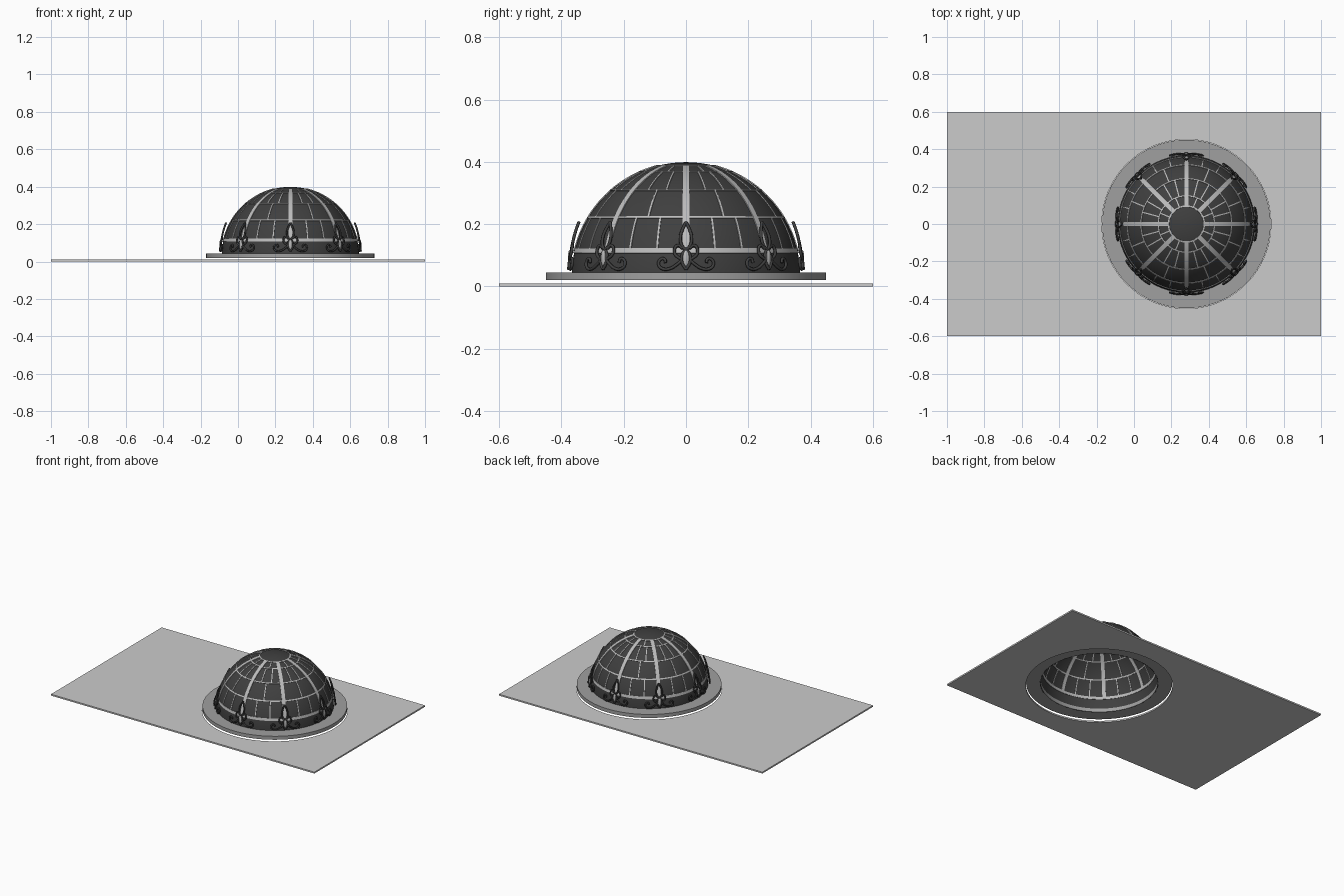
import bpy, bmesh, math
from mathutils import Vector

if "Cube" in bpy.data.objects:
    bpy.data.objects.remove(bpy.data.objects["Cube"])

CX, ZC, R = 0.28, 0.032, 0.367      # dome centre and radius
rad = math.radians


def material(name, v):
    m = bpy.data.materials.new(name)
    m.diffuse_color = (v, v, v, 1)
    m.use_nodes = True
    m.node_tree.nodes["Principled BSDF"].inputs["Base Color"].default_value = m.diffuse_color
    return m


DARK = material("dark_metal", 0.05)
MID = material("mid_grey", 0.35)
GREY = material("light_grey", 0.5)


def finish(bm, name, mat=None, smooth=True):
    bmesh.ops.recalc_face_normals(bm, faces=bm.faces)
    me = bpy.data.meshes.new(name)
    bm.to_mesh(me)
    bm.free()
    ob = bpy.data.objects.new(name, me)
    bpy.context.collection.objects.link(ob)
    if mat:
        me.materials.append(mat)
    if smooth:
        bpy.ops.object.select_all(action='DESELECT')
        ob.select_set(True)
        bpy.context.view_layer.objects.active = ob
        bpy.ops.object.shade_smooth_by_angle(angle=rad(30))
    return ob


def lathe(bm, profile, n=96):
    """Revolve a closed (radius, z) profile about the dome axis."""
    rings = []
    for i in range(n):
        a = 2 * math.pi * i / n
        rings.append([bm.verts.new((CX + r * math.cos(a), r * math.sin(a), z)) for r, z in profile])
    m = len(profile)
    for i in range(n):
        p, q = rings[i], rings[(i + 1) % n]
        for j in range(m):
            bm.faces.new((p[j], q[j], q[(j + 1) % m], p[(j + 1) % m]))


def arc(r, e0, e1, n):
    return [(r * math.cos(rad(e0 + (e1 - e0) * i / n)), ZC + r * math.sin(rad(e0 + (e1 - e0) * i / n)))
            for i in range(n + 1)]


def rib(bm, az, e0, e1, half, n):
    """Meridian strip of constant width between two elevations."""
    a = rad(az)
    out, side = Vector((math.cos(a), math.sin(a), 0)), Vector((-math.sin(a), math.cos(a), 0))
    rows = []
    for (ro, zo), (ri, zi) in zip(arc(R + .003, e0, e1, n), arc(R - .009, e0, e1, n)):
        row = []
        for r, z, s in ((ro, zo, -1), (ro, zo, 1), (ri, zi, 1), (ri, zi, -1)):
            row.append(bm.verts.new(Vector((CX, 0, z)) + out * r + side * s * half))
        rows.append(row)
    for p, q in zip(rows, rows[1:]):
        for j in range(4):
            k = (j + 1) % 4
            bm.faces.new((p[j], p[k], q[k], q[j]))
    bm.faces.new(rows[0])
    bm.faces.new(rows[-1])


# base plate with a round opening below the dome
bm = bmesh.new()
bmesh.ops.create_cube(bm, size=1)
for v in bm.verts:
    v.co = (v.co.x * 2, v.co.y * 1.2, .005 + v.co.z * .01)
plate = finish(bm, "base_plate", None, False)
bm = bmesh.new()
bmesh.ops.create_cone(bm, cap_ends=True, segments=96, radius1=.452, radius2=.452, depth=.2)
bmesh.ops.translate(bm, verts=bm.verts, vec=(CX, 0, 0))
cutter = finish(bm, "opening_cutter", None, False)
cutter.hide_render = True
cutter.display_type = 'WIRE'
mod = plate.modifiers.new("opening", 'BOOLEAN')
mod.operation, mod.object, mod.solver = 'DIFFERENCE', cutter, 'EXACT'

# floating flange ring
bm = bmesh.new()
lathe(bm, [(.36, .02), (.45, .02), (.45, .044), (.36, .044)])
finish(bm, "flange_ring", MID)

# dark dome shell
bm = bmesh.new()
outer, inner = arc(R, 0, 89.9, 24), arc(R - .006, 89.9, 0, 24)
lathe(bm, [(R, .02)] + outer + inner + [(R - .006, .02)])
bmesh.ops.holes_fill(bm, edges=bm.edges)
finish(bm, "dome_shell", DARK)

# seams: horizontal bands, broad ribs and staggered thin joints
levels = [13, 31, 49, 66, 75]
bm = bmesh.new()
for e, h in zip(levels, (1.3, .6, .5, .5, .6)):
    lathe(bm, arc(R + .003, e - h, e + h, 2) + arc(R - .009, e + h, e - h, 2))
finish(bm, "dome_bands", GREY)
bm = bmesh.new()
for k in range(8):
    rib(bm, k * 45, levels[0], levels[4], .011, 20)
    for i, offs in enumerate(((15, 30), (22.5,), (15, 30), (22.5,))):
        for o in offs:
            rib(bm, k * 45 + o, levels[i], levels[i + 1], .003, 6)
finish(bm, "dome_ribs", GREY)

# eight scroll ornaments wrapped round the foot of the dome
LEAF = [(0, .207), (.012, .183), (.019, .155), (.011, .127), (0, .118)]
BODY = [(0, .12), (.013, .1), (.012, .075), (0, .055)]
CURL = [(.011, .122), (.027, .132), (.038, .117), (.033, .1), (.022, .092), (.012, .085)]
FOOT = [(.012, .085), (.03, .07), (.05, .058), (.073, .056), (.088, .068), (.084, .086), (.07, .088), (.066, .076)]


def wrap(az, u, z):
    r = math.sqrt(.378 ** 2 - (z - ZC) ** 2) + .1 * max(0, z - .12)
    a = rad(az) + u / .375
    return Vector((CX + r * math.cos(a), r * math.sin(a), z))


cu = bpy.data.curves.new("scroll_ornaments", 'CURVE')
cu.dimensions = '3D'
cu.bevel_depth, cu.bevel_resolution, cu.resolution_u = .005, 2, 4
cu.use_fill_caps = True
cu.materials.append(DARK)
for k in range(8):
    for path in (LEAF, BODY, CURL, FOOT):
        for s in (-1, 1):
            sp = cu.splines.new('BEZIER')
            sp.bezier_points.add(len(path) - 1)
            for bp, (u, z) in zip(sp.bezier_points, path):
                bp.co = wrap(k * 45, s * u, z)
                bp.handle_left_type = bp.handle_right_type = 'AUTO'
bpy.context.collection.objects.link(bpy.data.objects.new("scroll_ornaments", cu))

# pale oval studs set in the ornaments
bm = bmesh.new()
for k in range(8):
    a = rad(k * 45)
    out, side = Vector((math.cos(a), math.sin(a), 0)), Vector((-math.sin(a), math.cos(a), 0))
    new = bmesh.ops.create_uvsphere(bm, u_segments=12, v_segments=8, radius=1)["verts"]
    for v in new:
        x, y, z = v.co
        v.co = wrap(k * 45, 0, .09) + out * x * .006 + side * y * .011 + Vector((0, 0, z * .027))
finish(bm, "ornament_studs", GREY)
